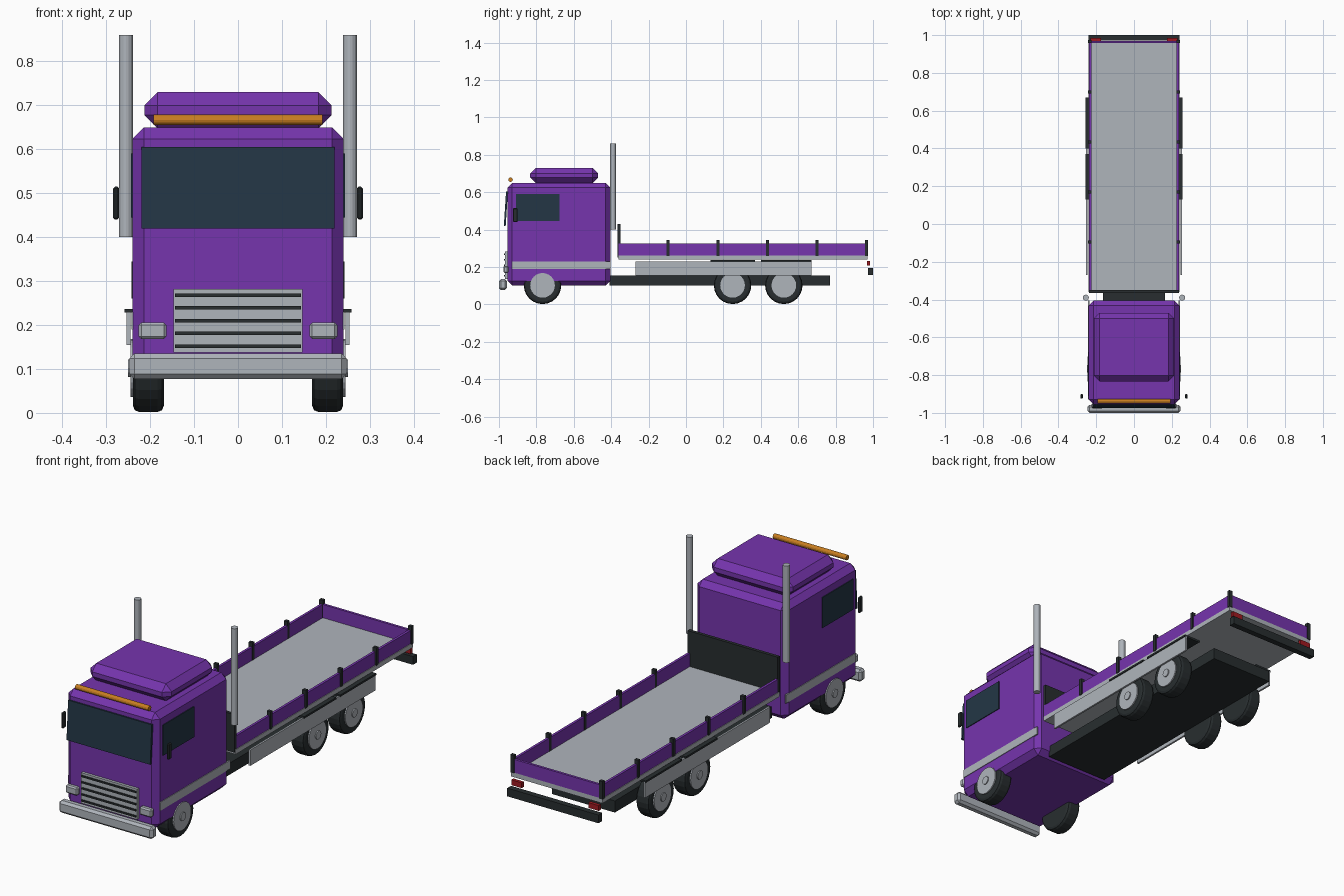
import bpy, bmesh, math
from mathutils import Matrix

old = bpy.data.objects.get("Cube")
if old:
    bpy.data.objects.remove(old)


def material(name, rgb):
    m = bpy.data.materials.new(name)
    m.use_nodes = True
    m.diffuse_color = (*rgb, 1)
    m.node_tree.nodes["Principled BSDF"].inputs["Base Color"].default_value = (*rgb, 1)
    return m


PURPLE = material("purple paint", (0.18, 0.035, 0.42))
GREY = material("light grey metal", (0.43, 0.46, 0.50))
DARK = material("dark trim", (0.021, 0.027, 0.029))
GLASS = material("tinted glass", (0.017, 0.037, 0.06))
AMBER = material("amber light", (0.58, 0.21, 0.015))
RED = material("red light", (0.35, 0.01, 0.015))


def finish(name, bm, mat):
    bmesh.ops.recalc_face_normals(bm, faces=bm.faces)
    mesh = bpy.data.meshes.new(name)
    bm.to_mesh(mesh)
    bm.free()
    mesh.materials.append(mat)
    ob = bpy.data.objects.new(name, mesh)
    bpy.context.collection.objects.link(ob)
    return ob


def box(name, mat, x, y, z, bevel=0, lean=0):
    """Box between (min, max) pairs; lean pushes the bottom edge forward."""
    bm = bmesh.new()
    bmesh.ops.create_cube(bm, size=1)
    for v in bm.verts:
        v.co = [lo + (c + 0.5) * (hi - lo) for c, (lo, hi) in zip(v.co, (x, y, z))]
        if v.co.z < sum(z) / 2:
            v.co.y -= lean
    if bevel:
        bmesh.ops.bevel(bm, geom=bm.edges[:], offset=bevel, segments=1, affect='EDGES')
    return finish(name, bm, mat)


def pair(name, mat, x, y, z, bevel=0):
    box("left_" + name, mat, x, y, z, bevel)
    box("right_" + name, mat, (-x[1], -x[0]), y, z, bevel)


def cylinder(name, mat, centre, radius, length, axis='X', sides=24, bevel=0):
    bm = bmesh.new()
    turn = Matrix.Rotation(math.pi / 2, 4, 'Y') if axis == 'X' else Matrix()
    bmesh.ops.create_cone(bm, cap_ends=True, segments=sides, radius1=radius,
                          radius2=radius, depth=length)
    if bevel:
        rims = [e for e in bm.edges if abs(e.verts[0].co.z - e.verts[1].co.z) < 1e-5]
        bmesh.ops.bevel(bm, geom=rims, offset=bevel, segments=2, profile=0.5, affect='EDGES')
    bmesh.ops.transform(bm, matrix=Matrix.Translation(centre) @ turn, verts=bm.verts)
    return finish(name, bm, mat)


# Cab and roof fairing
box("cab", PURPLE, (-0.24, 0.24), (-0.955, -0.405), (0.10, 0.65), 0.026)
box("roof_fairing", PURPLE, (-0.213, 0.213), (-0.833, -0.47), (0.648, 0.73), 0.03)
cylinder("amber_light_bar", AMBER, (0, -0.938, 0.667), 0.012, 0.385, sides=12)

# Windows, stripes and mirrors
box("windscreen", GLASS, (-0.22, 0.22), (-0.962, -0.952), (0.42, 0.605), lean=0.012)
pair("side_window", GLASS, (0.236, 0.244), (-0.91, -0.677), (0.445, 0.59))
pair("cab_stripe", GREY, (0.236, 0.243), (-0.93, -0.405), (0.19, 0.23))
pair("mirror", DARK, (0.271, 0.284), (-0.925, -0.90), (0.44, 0.515), 0.004)

# Grille, headlights and front bumper
box("grille", GREY, (-0.147, 0.147), (-0.968, -0.95), (0.137, 0.282))
for i in range(5):
    z = 0.152 + i * 0.029
    box(f"grille_slot_{i + 1}", DARK, (-0.143, 0.143), (-0.973, -0.96), (z - 0.004, z + 0.004))
pair("headlight", GREY, (0.163, 0.226), (-0.976, -0.95), (0.168, 0.206), 0.006)
box("front_bumper", GREY, (-0.247, 0.247), (-1.0, -0.958), (0.077, 0.135), 0.011)

# Exhaust stacks
for side, s in (("left", 1), ("right", -1)):
    cylinder(f"{side}_exhaust_stack", GREY, (s * 0.255, -0.39, 0.63), 0.016, 0.46, 'Z', 16)

# Chassis, side skirts and mudguards
box("chassis", DARK, (-0.165, 0.165), (-0.41, 0.77), (0.10, 0.155))
pair("side_skirt", GREY, (0.245, 0.254), (-0.27, 0.67), (0.155, 0.23))
pair("front_mudguard", DARK, (0.17, 0.258), (0.13, 0.37), (0.228, 0.237))
pair("rear_mudguard", DARK, (0.17, 0.258), (0.40, 0.67), (0.228, 0.237))

# Wheels
for axle, y in (("front", -0.767), ("middle", 0.249), ("rear", 0.523)):
    for side, s in (("left", 1), ("right", -1)):
        name = f"{side}_{axle}"
        cylinder(name + "_tyre", DARK, (s * 0.204, y, 0.102), 0.1, 0.07, bevel=0.014)
        cylinder(name + "_hub", GREY, (s * 0.21, y, 0.102), 0.066, 0.07)
        cylinder(name + "_hub_cap", GREY, (s * 0.215, y, 0.102), 0.02, 0.07, sides=12)

# Flat bed with side boards, headboard and stakes
box("bed_deck", GREY, (-0.24, 0.24), (-0.36, 0.97), (0.24, 0.262))
pair("side_board", PURPLE, (0.225, 0.237), (-0.36, 0.97), (0.262, 0.325))
box("tailgate", PURPLE, (-0.237, 0.237), (0.958, 0.97), (0.262, 0.325))
box("headboard", DARK, (-0.237, 0.237), (-0.366, -0.35), (0.25, 0.43))
for i in range(5):
    y = -0.095 + i * 0.265
    pair(f"stake_{i + 1}", DARK, (0.224, 0.243), (y - 0.008, y + 0.008), (0.26, 0.345))

# Rear bumper and tail lights
box("rear_bumper", DARK, (-0.24, 0.24), (0.972, 1.0), (0.157, 0.196))
pair("tail_light", RED, (0.175, 0.23), (0.968, 0.984), (0.207, 0.232))
